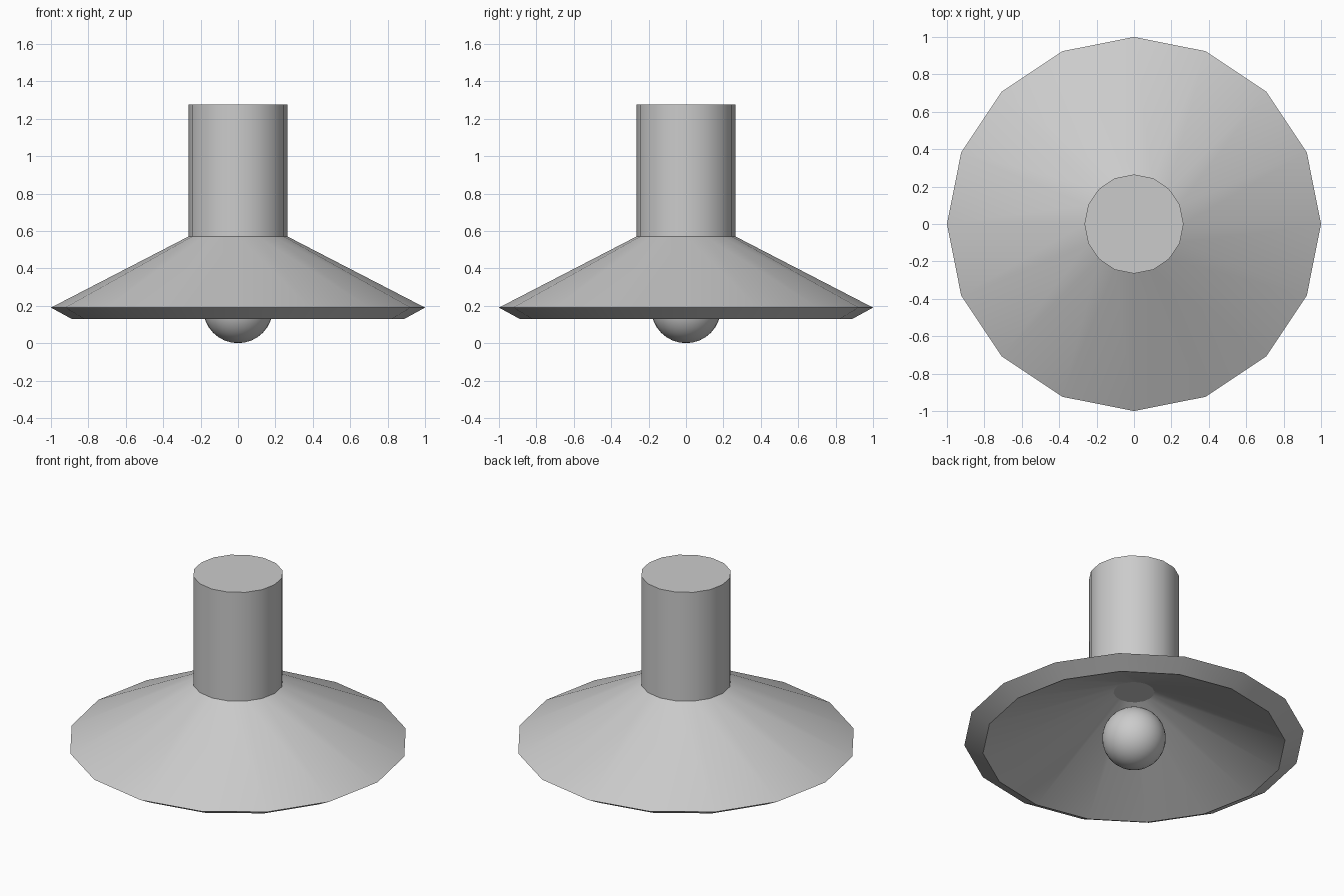
import bpy, bmesh, math
from mathutils import Matrix

if "Cube" in bpy.data.objects:
    bpy.data.objects.remove(bpy.data.objects["Cube"])

SIDES = 16


def finish(name, bm, angle):
    mesh = bpy.data.meshes.new(name)
    bm.to_mesh(mesh)
    bm.free()
    obj = bpy.data.objects.new(name, mesh)
    bpy.context.collection.objects.link(obj)
    bpy.ops.object.select_all(action='DESELECT')
    obj.select_set(True)
    bpy.context.view_layer.objects.active = obj
    bpy.ops.object.shade_smooth_by_angle(angle=math.radians(angle))
    return obj


def lathe(name, profile, cap_last=True, angle=24):
    """Revolve (radius, z) points, optionally closing the last ring."""
    bm = bmesh.new()
    rings = []
    for r, z in profile:
        rings.append([bm.verts.new((r * math.cos(2 * math.pi * i / SIDES),
                                    r * math.sin(2 * math.pi * i / SIDES), z))
                      for i in range(SIDES)])
    for a, b in zip(rings, rings[1:]):
        for i in range(SIDES):
            j = (i + 1) % SIDES
            bm.faces.new((a[i], a[j], b[j], b[i]))
    if cap_last:
        bm.faces.new(rings[-1])
    # Profiles run along the surface with the outside on their right
    bm.normal_update()
    return finish(name, bm, angle)


# Upper stem, closed on top and seated on the shade
lathe("stem", [(0.265, 0.57), (0.265, 1.275)])

# Conical shade: inner ceiling and cone, bevelled rim, outer cone
shade = lathe("shade", [(0.265, 0.57), (1.0, 0.19), (0.89, 0.13), (0.12, 0.50)])
shade.data.flip_normals()

# Round bulb hanging inside the shade
bm = bmesh.new()
bmesh.ops.create_uvsphere(bm, u_segments=32, v_segments=16, radius=0.187,
                          matrix=Matrix.Translation((0, 0, 0.187)))
finish("bulb", bm, 40)
